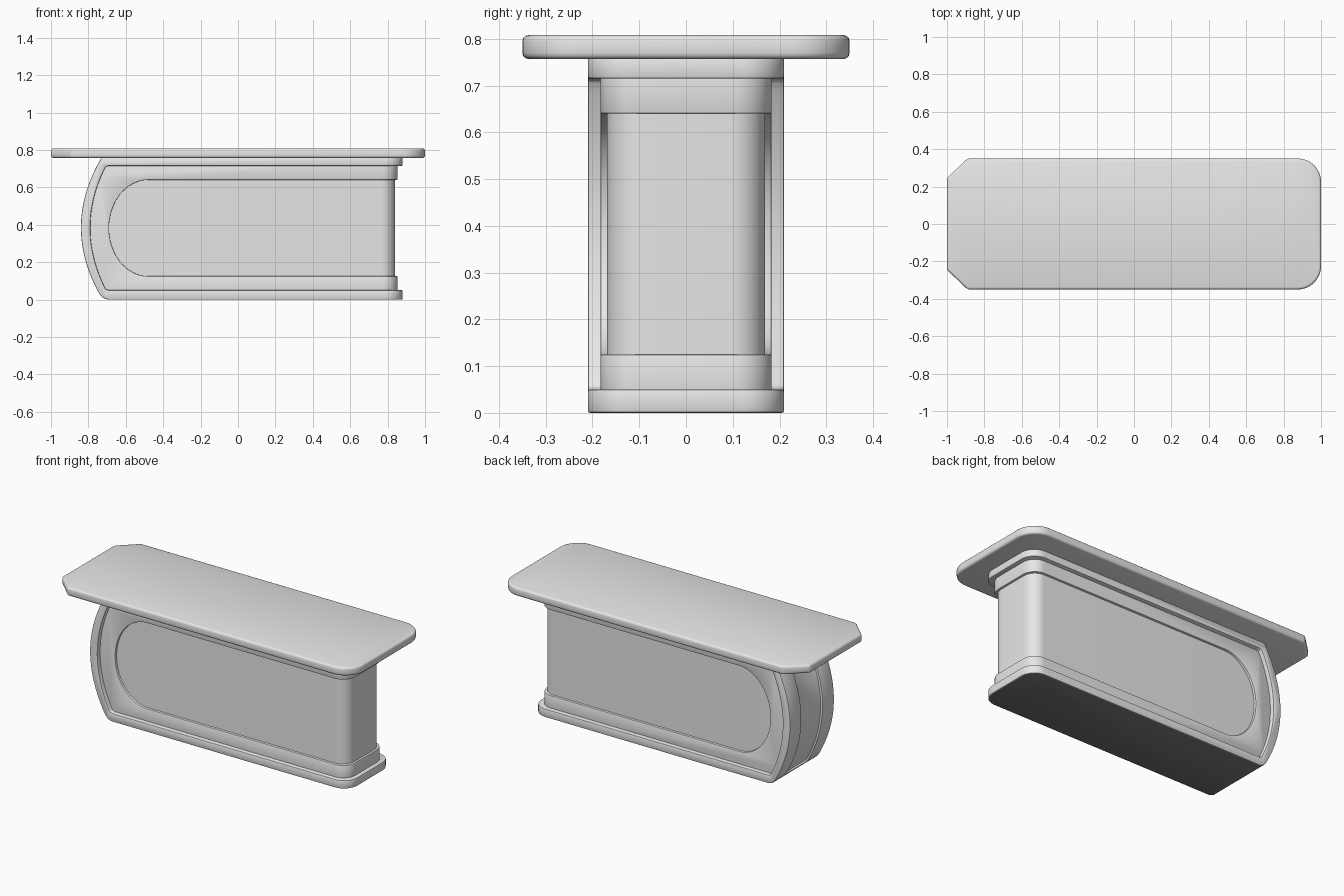
import bpy, bmesh, math
from mathutils import Vector

if "Cube" in bpy.data.objects:
    bpy.data.objects.remove(bpy.data.objects["Cube"])


def colour(name, v):
    m = bpy.data.materials.new(name)
    m.diffuse_color = (v, v, v, 1)
    m.use_nodes = True
    m.node_tree.nodes["Principled BSDF"].inputs["Base Color"].default_value = m.diffuse_color
    return m


GREY = colour("light_grey", 0.8)
DARK = colour("dark_underside", 0.18)


def prism(name, pts, axis, lo, hi):
    """Extrude a 2D outline: axis 'z' takes (x, y), axis 'y' takes (x, z)."""
    put = (lambda a, b, c: (a, b, c)) if axis == 'z' else (lambda a, b, c: (a, c, b))
    bm = bmesh.new()
    face = bm.faces.new([bm.verts.new(put(a, b, lo)) for a, b in pts])
    ext = bmesh.ops.extrude_face_region(bm, geom=[face])
    moved = [g for g in ext['geom'] if isinstance(g, bmesh.types.BMVert)]
    bmesh.ops.translate(bm, verts=moved, vec=Vector(put(0, 0, hi - lo)))
    bmesh.ops.recalc_face_normals(bm, faces=bm.faces)
    me = bpy.data.meshes.new(name)
    bm.to_mesh(me)
    bm.free()
    ob = bpy.data.objects.new(name, me)
    bpy.context.collection.objects.link(ob)
    me.materials.append(GREY)
    return ob


def activate(ob):
    bpy.ops.object.select_all(action='DESELECT')
    ob.select_set(True)
    bpy.context.view_layer.objects.active = ob


def boolean(ob, cutter, op):
    activate(ob)
    m = ob.modifiers.new("cut", 'BOOLEAN')
    m.operation, m.object, m.solver = op, cutter, 'EXACT'
    bpy.ops.object.modifier_apply(modifier=m.name)
    bpy.data.objects.remove(cutter)


def finish(ob, width, segs=2):
    activate(ob)
    m = ob.modifiers.new("soft_edges", 'BEVEL')
    m.width, m.segments, m.limit_method = width, segs, 'ANGLE'
    m.angle_limit, m.material = math.radians(40), 0
    bpy.ops.object.modifier_apply(modifier=m.name)
    bpy.ops.object.shade_smooth_by_angle(angle=math.radians(35))


def plan(left, right, half, r, n=10):
    """Plan outline: square left end, rounded right corners."""
    arc = [(right - r + r * math.cos(t), half - r + r * math.sin(t))
           for t in (math.pi / 2 * i / n for i in range(n + 1))]
    return ([(left, -half)] + [(x, -y) for x, y in reversed(arc)]
            + arc + [(left, half)])


def bow(peak, rise, zmid, half, z0, z1, n=28):
    """Bowed end curve from z0 up to z1."""
    zs = [z0 + (z1 - z0) * i / n for i in range(n + 1)]
    return [(peak + rise * ((z - zmid) / half) ** 2, z) for z in zs]


# Table top: clipped left corners, rounded right corners
top = plan(-1, 1, 0.35, 0.125)[1:-1]
top = [(-1, -0.245), (-0.89, -0.35)] + top + [(-0.89, 0.35), (-1, 0.245)]
finish(prism("table_top", top, 'z', 0.757, 0.808), 0.013, 3)

# Outer frame: C-shaped rim with base and top bands
outer = bow(-0.84, 0.105, 0.385, 0.365, 0.03, 0.76)
inner = bow(-0.79, 0.085, 0.383, 0.333, 0.055, 0.71)
profile = ([(1, 0), (-0.695, 0), (-0.72, 0.008)] + outer + [(1, 0.76), (1, 0.715), (-0.69, 0.715)]
           + inner[::-1] + [(-0.69, 0.05), (1, 0.05)])
frame = prism("outer_frame", profile, 'y', -0.5, 0.5)
boolean(frame, prism("trim", plan(-1.2, 0.88, 0.21, 0.09), 'z', -0.5, 1.5), 'INTERSECT')

# Shallow groove down the middle of the bowed end
edge = bow(-0.826, 0.105, 0.385, 0.365, 0.03, 0.755)
boolean(frame, prism("groove", edge + [(-1, 0.755), (-1, 0.03)], 'y', -0.1, 0.1), 'DIFFERENCE')
frame.data.materials.clear()
frame.data.materials.append(GREY)
frame.data.materials.append(DARK)
for f in frame.data.polygons:
    f.material_index = int(f.normal.z < -0.95 and f.center.z < 0.01)
finish(frame, 0.005)

# Inner step: fills the frame, with a round-ended opening on each side
n = 24
hole = [(-0.48 - 0.21 * math.sin(t), 0.3825 - 0.2575 * math.cos(t))
        for t in (math.pi * i / n for i in range(n + 1))]
profile = ([(1, 0.02)] + bow(-0.81, 0.105, 0.385, 0.365, 0.02, 0.745)
           + [(1, 0.745), (1, 0.64)] + hole[::-1] + [(1, 0.125)])
step = prism("inner_step", profile, 'y', -0.5, 0.5)
boolean(step, prism("trim", plan(-1.2, 0.853, 0.183, 0.08), 'z', -0.5, 1.5), 'INTERSECT')
finish(step, 0.003)

# Core column
finish(prism("core", plan(-0.71, 0.84, 0.169, 0.075), 'z', 0.03, 0.74), 0.002, 1)
